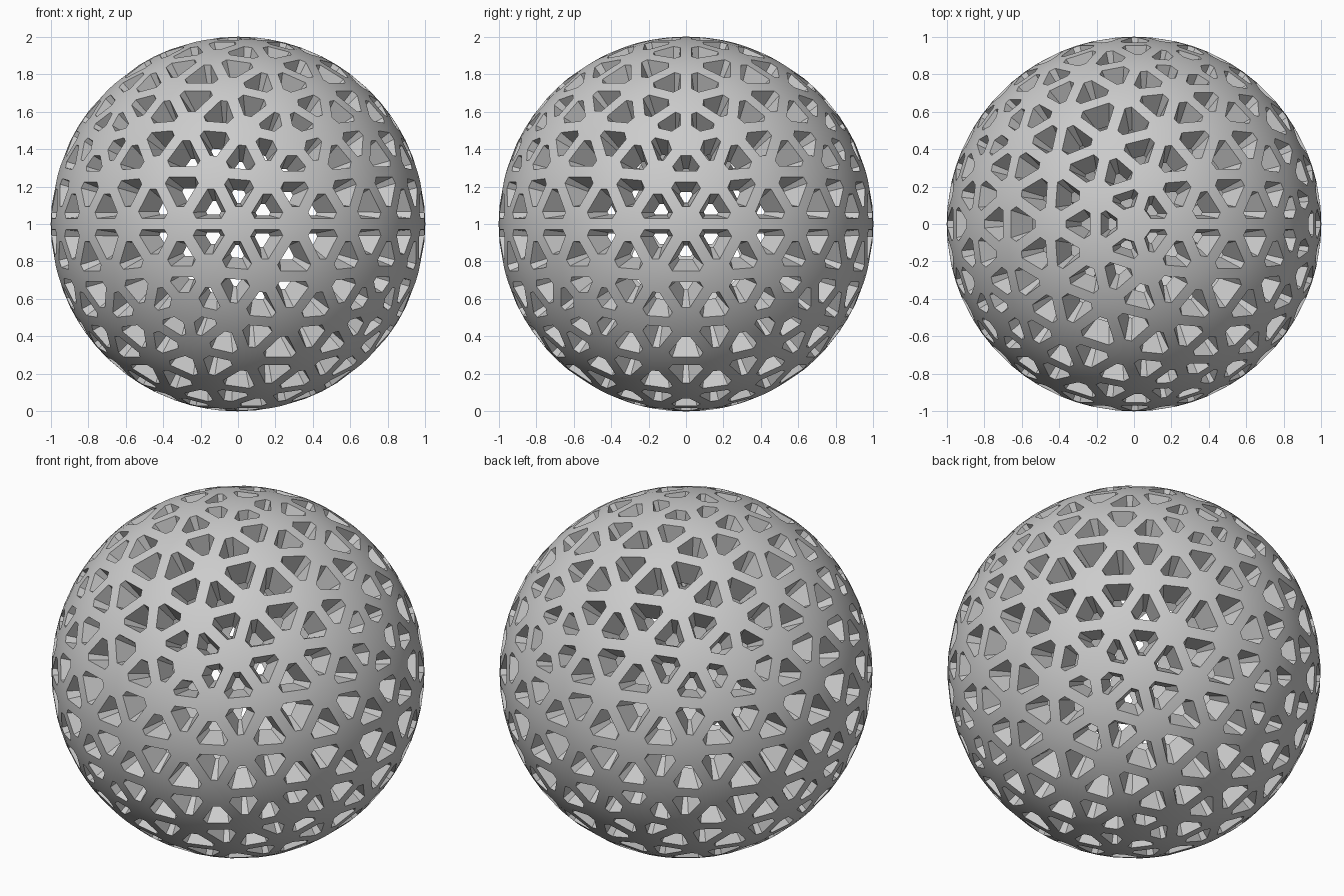
import bpy, bmesh, math
from mathutils import Vector

if "Cube" in bpy.data.objects:
    bpy.data.objects.remove(bpy.data.objects["Cube"])

STRUT = 0.03      # half width of a strut on the outside
CORNER = 0.09     # distance along an edge where the hole corner is cut off
INNER_R = 0.85    # radius of the inner surface
TAPER = 0.55      # shrink of each hole towards the inside

# Geodesic guide sphere: one hole per triangle
guide = bmesh.new()
bmesh.ops.create_icosphere(guide, subdivisions=3, radius=1.0)
triangles = [[v.co.normalized() for v in f.verts] for f in guide.faces]
guide.free()

bm = bmesh.new()


def face(points):
    bm.faces.new([bm.verts.new(p) for p in points])


def on_edge(a, b):
    # cut point on the strut centre line, near a
    return (a + (b - a).normalized() * CORNER).normalized()


def hole_corner(a, b, c):
    # hole corner beside edge a-b, near a
    u = (b - a).normalized()
    side = (c - a) - u * (c - a).dot(u)
    return (a + u * CORNER + side.normalized() * STRUT).normalized()


def shell(tri, corners, r):
    # struts and node patches around one hole; corners are keyed by (near, far)
    for i in range(3):
        j, k = (i + 1) % 3, (i + 2) % 3
        a, b, c = tri[i], tri[j], tri[k]
        hij, hik, hji = corners[i, j], corners[i, k], corners[j, i]
        face([a * r, on_edge(a, b) * r, hij, hik, on_edge(a, c) * r])
        face([on_edge(a, b) * r, on_edge(b, a) * r, hji, hij])


for tri in triangles:
    outer = {}
    for i in range(3):
        for j in range(3):
            if i != j:
                outer[i, j] = hole_corner(tri[i], tri[j], tri[3 - i - j])
    centre = sum(outer.values(), Vector()) / 6
    inner = {key: (centre + (p - centre) * TAPER).normalized() * INNER_R
             for key, p in outer.items()}
    shell(tri, outer, 1.0)
    shell(tri, inner, INNER_R)
    # tapered hole walls
    ring = [(0, 1), (1, 0), (1, 2), (2, 1), (2, 0), (0, 2)]
    for n, key in enumerate(ring):
        nxt = ring[(n + 1) % 6]
        face([outer[key], outer[nxt], inner[nxt], inner[key]])

bmesh.ops.remove_doubles(bm, verts=bm.verts[:], dist=0.0005)
bmesh.ops.recalc_face_normals(bm, faces=bm.faces[:])
bmesh.ops.translate(bm, verts=bm.verts[:], vec=(0, 0, 1))

mesh = bpy.data.meshes.new("perforated_sphere")
bm.to_mesh(mesh)
bm.free()
obj = bpy.data.objects.new("perforated_sphere", mesh)
bpy.context.collection.objects.link(obj)

# Smooth outside, crisp hole edges
bpy.context.view_layer.objects.active = obj
obj.select_set(True)
bpy.ops.object.shade_smooth_by_angle(angle=math.radians(30))
